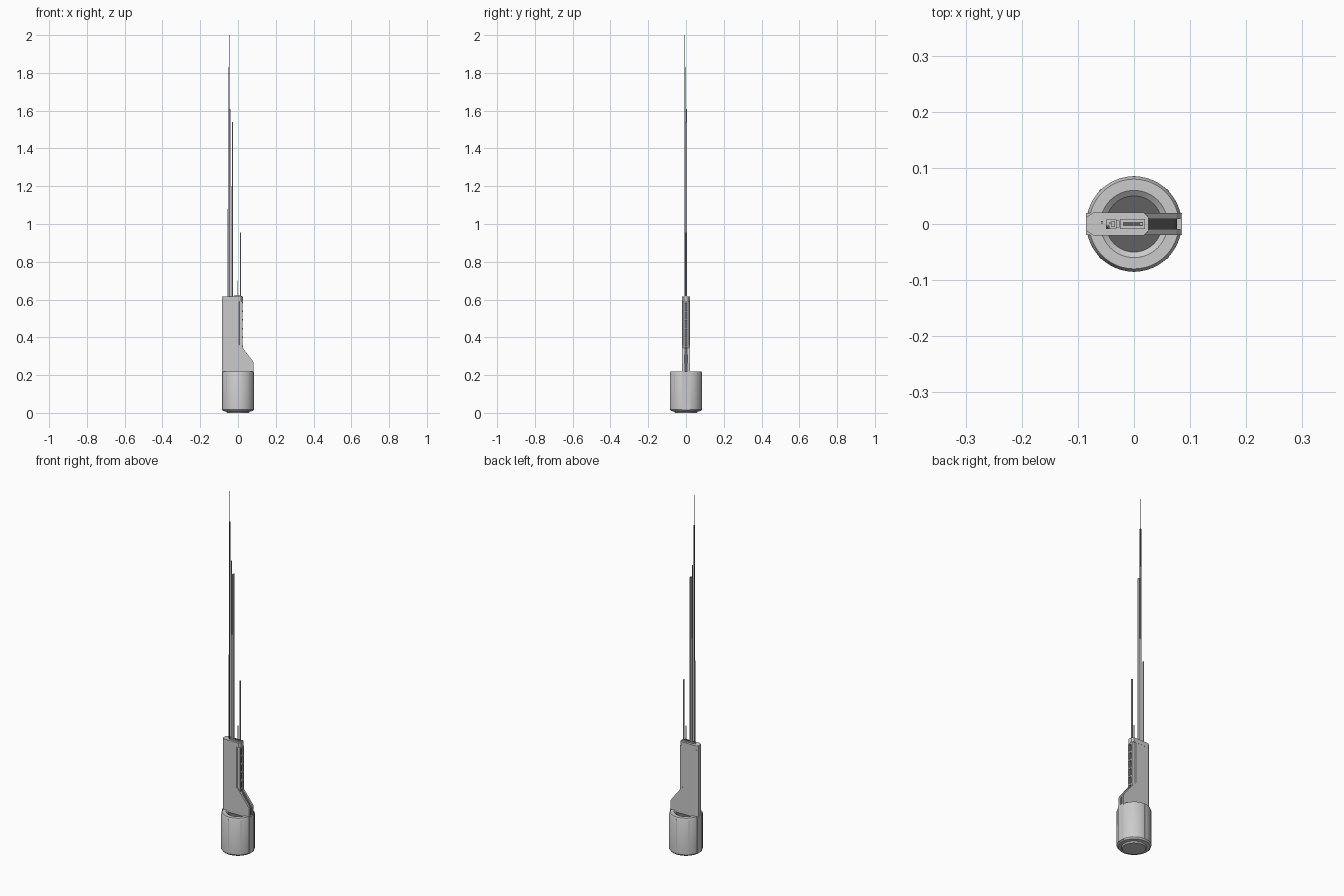
import bpy, bmesh, math

if "Cube" in bpy.data.objects:
    bpy.data.objects.remove(bpy.data.objects["Cube"])

dark = bpy.data.materials.new("dark_grey")
dark.diffuse_color = (0.12, 0.12, 0.12, 1)
dark.use_nodes = True
dark.node_tree.nodes["Principled BSDF"].inputs["Base Color"].default_value = dark.diffuse_color


def finish(name, bm, mat=None, smooth=False):
    bmesh.ops.recalc_face_normals(bm, faces=bm.faces)
    me = bpy.data.meshes.new(name)
    bm.to_mesh(me)
    bm.free()
    ob = bpy.data.objects.new(name, me)
    bpy.context.collection.objects.link(ob)
    if mat:
        me.materials.append(mat)
    if smooth:
        bpy.ops.object.select_all(action='DESELECT')
        ob.select_set(True)
        bpy.context.view_layer.objects.active = ob
        bpy.ops.object.shade_smooth_by_angle(angle=math.radians(30))
    return ob


def lathe(name, profile, seg=48, mat=None):
    bm = bmesh.new()
    rings = [[bm.verts.new((r * math.cos(2 * math.pi * i / seg),
                            r * math.sin(2 * math.pi * i / seg), z))
              for i in range(seg)] for r, z in profile]
    for a, b in zip(rings, rings[1:]):
        for i in range(seg):
            j = (i + 1) % seg
            bm.faces.new((a[i], a[j], b[j], b[i]))
    bm.faces.new(rings[0])
    bm.faces.new(rings[-1])
    return finish(name, bm, mat, True)


def prism(name, pts, vec, mat=None):
    bm = bmesh.new()
    f = bm.faces.new([bm.verts.new(p) for p in pts])
    ext = bmesh.ops.extrude_face_region(bm, geom=[f])
    top = [v for v in ext["geom"] if isinstance(v, bmesh.types.BMVert)]
    bmesh.ops.translate(bm, verts=top, vec=vec)
    return finish(name, bm, mat)


def box(name, x0, x1, y0, y1, z0, z1, mat=None):
    return prism(name, [(x0, y0, z0), (x1, y0, z0), (x1, y1, z0), (x0, y1, z0)],
                 (0, 0, z1 - z0), mat)


def slab(name, x0, x1, half, cut, z0, z1):
    h = half - cut
    plan = [(x0, -h), (x0 + cut * 1.5, -half), (x1 - cut, -half), (x1, -h),
            (x1, h), (x1 - cut, half), (x0 + cut * 1.5, half), (x0, h)]
    return prism(name, [(x, y, z0) for x, y in plan], (0, 0, z1 - z0))


# Drum base with bevelled rims and a shallow top recess
lathe("base_drum", [(0.058, 0.0), (0.062, 0.007), (0.079, 0.01), (0.085, 0.018),
                    (0.085, 0.21), (0.08, 0.22), (0.06, 0.22), (0.05, 0.212)])
lathe("top_disc", [(0.05, 0.208), (0.05, 0.2135)], mat=dark)

# Flat strips down the sides of the drum, under the tower
for s, n in ((-1, "left"), (1, "right")):
    xs = sorted((s * 0.07, s * 0.0855))
    box("drum_strip_" + n, *xs, -0.02, 0.02, 0.015, 0.22)

# Narrow raised ribs around the drum
for k, a in enumerate((45, 90, 135, 225, 270, 315)):
    rib = box("drum_rib_%d" % k, 0.08, 0.0858, -0.003, 0.003, 0.018, 0.21)
    rib.rotation_euler.z = math.radians(a)

# Tower slab, cap and narrower service edge
slab("tower", -0.085, 0.012, 0.02, 0.008, 0.21, 0.59)
slab("tower_cap", -0.0855, 0.026, 0.0205, 0.009, 0.59, 0.615)
for s in (-1, 1):
    ys = sorted((s * 0.008, s * 0.016))
    box("edge_rail", 0.008, 0.025, *ys, 0.21, 0.59)
box("edge_channel", 0.008, 0.019, -0.009, 0.009, 0.21, 0.59, dark)
for i in range(6):
    z = 0.35 + i * 0.046
    box("channel_rung", 0.015, 0.027, -0.008, 0.008, z, z + 0.008)

# Sloping buttress with two cheeks and a recessed core
def buttress(name, y0, y1, d, mat=None):
    pts = [(-0.01, 0.21), (0.083 - d, 0.21), (0.083 - d, 0.265 - d),
           (0.076 - d, 0.278 - d), (0.012, 0.36 - d), (-0.01, 0.36 - d)]
    prism(name, [(x, y0, z) for x, z in pts], (0, y1 - y0, 0), mat)

buttress("buttress_front", -0.02, -0.009, 0)
buttress("buttress_back", 0.009, 0.02, 0)
buttress("buttress_core", -0.01, 0.01, 0.006, dark)

# Roof plinths that carry the masts
box("mast_plinth_left", -0.05, -0.031, -0.008, 0.008, 0.61, 0.62)
box("mast_plinth_right", -0.025, 0.02, -0.009, 0.009, 0.61, 0.619)
box("plinth_slot", -0.02, 0.016, -0.004, 0.004, 0.615, 0.6205, dark)


# Masts: centre x, centre y, half width x, half width y, top
masts = [(-0.047, -0.006, 0.003, 0.003, 1.83), (-0.047, -0.006, 0.0008, 0.0008, 2.0),
         (-0.042, 0.002, 0.002, 0.002, 1.61), (-0.029, 0.0, 0.003, 0.006, 1.54),
         (-0.037, 0.0, 0.003, 0.005, 1.2), (-0.057, 0.003, 0.002, 0.002, 1.08),
         (0.013, 0.0, 0.003, 0.003, 0.955), (-0.001, 0.0, 0.002, 0.002, 0.7)]
for i, (x, y, a, b, z) in enumerate(masts):
    box("mast_%d" % i, x - a, x + a, y - b, y + b, 0.60, z, dark if i < 2 else None)
